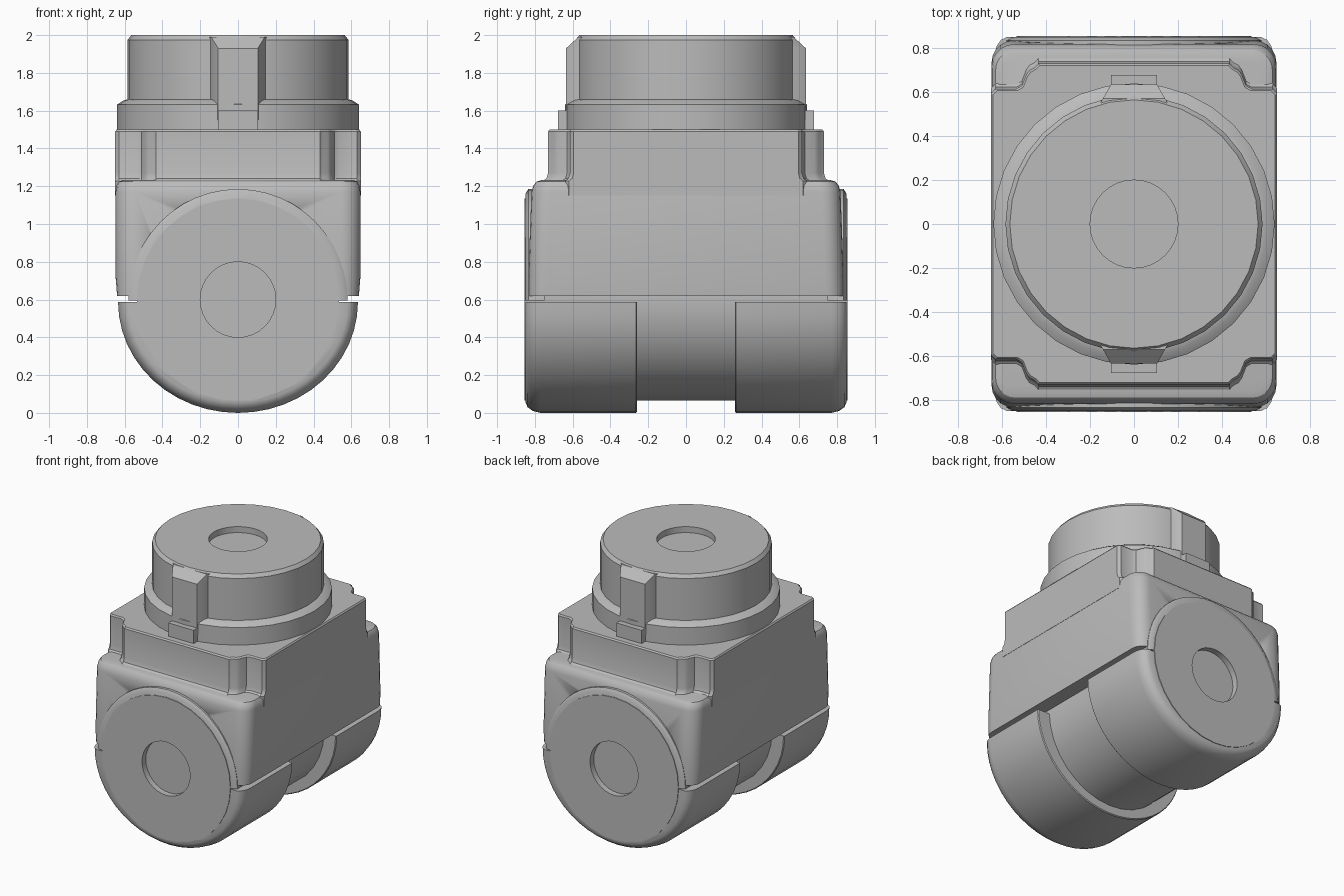
import bpy, bmesh, math
from mathutils import Matrix

if "Cube" in bpy.data.objects:
    bpy.data.objects.remove(bpy.data.objects["Cube"], do_unlink=True)

GREY = (0.5, 0.5, 0.5, 1)
grey = bpy.data.materials.new("plain grey")
grey.use_nodes = True
grey.diffuse_color = GREY
grey.node_tree.nodes["Principled BSDF"].inputs["Base Color"].default_value = GREY

AXLE_Z = 0.6
AXLE_R = 0.535


def finish(name, bm):
    """Turn a bmesh into a shaded grey object."""
    bmesh.ops.recalc_face_normals(bm, faces=bm.faces)
    mesh = bpy.data.meshes.new(name)
    bm.to_mesh(mesh)
    bm.free()
    obj = bpy.data.objects.new(name, mesh)
    bpy.context.collection.objects.link(obj)
    mesh.materials.append(grey)
    bpy.ops.object.select_all(action="DESELECT")
    obj.select_set(True)
    bpy.context.view_layer.objects.active = obj
    bpy.ops.object.shade_smooth_by_angle(angle=math.radians(32))
    return obj


def loft(name, rings):
    """Skin closed rings of equal point count and cap both ends."""
    bm = bmesh.new()
    loops = [[bm.verts.new(p) for p in ring] for ring in rings]
    n = len(loops[0])
    for a, b in zip(loops, loops[1:]):
        for i in range(n):
            j = (i + 1) % n
            bm.faces.new((a[i], a[j], b[j], b[i]))
    bm.faces.new(loops[0])
    bm.faces.new(loops[-1])
    return finish(name, bm)


def lathe(name, profile, matrix, steps=32):
    """Spin a (radius, height) profile round z, then place it."""
    bm = bmesh.new()
    verts = [bm.verts.new((r, 0, h)) for r, h in profile]
    edges = [bm.edges.new(pair) for pair in zip(verts, verts[1:])]
    bmesh.ops.spin(bm, geom=verts + edges, axis=(0, 0, 1), cent=(0, 0, 0),
                   angle=math.tau, steps=steps)
    bmesh.ops.remove_doubles(bm, verts=bm.verts, dist=0.0005)
    bm.transform(matrix)
    return finish(name, bm)


def rounded_rect(hx, hy, r, z, steps=5):
    """Ring of a rectangle with round corners at height z."""
    ring = []
    for k, (sx, sy) in enumerate(((1, 1), (-1, 1), (-1, -1), (1, -1))):
        for i in range(steps + 1):
            a = (k + i / steps) * math.pi / 2
            ring.append((sx * (hx - r) + r * math.cos(a),
                         sy * (hy - r) + r * math.sin(a), z))
    return ring


def half_ring(y, rx, rz, z0, sign, inner=AXLE_R - 0.015, steps=24):
    """C-shaped section round the axle, above (sign 1) or below (sign -1)."""
    angles = [math.pi * i / steps for i in range(steps + 1)]
    outer = [(rx * math.cos(a), y, z0 + sign * rz * math.sin(a)) for a in angles]
    return outer + [(inner * math.cos(a), y, z0 + sign * inner * math.sin(a))
                    for a in reversed(angles)]


along_y = Matrix.Translation((0, 0, AXLE_Z)) @ Matrix.Rotation(math.pi / 2, 4, "X")

# Lower housing with soft corners and a rounded ledge
housing = loft("housing", [rounded_rect(hx, hy, r, z) for hx, hy, r, z in (
    (0.64, 0.835, 0.09, 0.62), (0.648, 0.835, 0.1, 0.72), (0.648, 0.818, 0.1, 1.17),
    (0.643, 0.808, 0.1, 1.205), (0.63, 0.79, 0.09, 1.225), (0.61, 0.765, 0.08, 1.232))])

# Clearance through the housing so the axle recesses stay open
cutter = lathe("axle_clearance", [(0, -1), (0.4, -1), (0.4, 1), (0, 1)], along_y)
cut = housing.modifiers.new("clearance", "BOOLEAN")
cut.object = cutter
cut.solver = "EXACT"
bpy.context.view_layer.objects.active = housing
bpy.ops.object.modifier_apply(modifier="clearance")
bpy.data.objects.remove(cutter, do_unlink=True)

# Upper housing with notched corners, flaring into the ledge
corner = [(0.65, 0.595), (0.63, 0.615), (0.535, 0.615), (0.51, 0.63),
          (0.49, 0.68), (0.475, 0.7), (0.45, 0.713), (0.435, 0.73)]
outline = (corner + [(-x, y) for x, y in reversed(corner)]
           + [(-x, -y) for x, y in corner] + [(x, -y) for x, y in reversed(corner)])
loft("upper_housing", [[(x * sx, y * sy, z) for x, y in outline] for sx, sy, z in (
    (1, 1.04, 1.15), (1, 1.04, 1.228), (1, 1.012, 1.242), (1, 1, 1.27),
    (1, 1, 1.49), (0.988, 0.988, 1.5))])

# Horizontal axle with a recess at each end
lathe("axle", [(0, -0.81), (0.2, -0.81), (0.2, -0.855), (AXLE_R, -0.855),
               (AXLE_R, 0.855), (0.2, 0.855), (0.2, 0.81), (0, 0.81)], along_y)

# Round top cap on its collar, with a recess in the top
lathe("top_cap", [(0, 1.955), (0.2, 1.955), (0.2, 2), (0.565, 2), (0.585, 1.975),
                  (0.585, 1.66), (0.605, 1.655), (0.64, 1.632), (0.64, 1.49),
                  (0, 1.49)], Matrix.Identity(4))

for side, s in (("back", 1), ("front", -1)):
    # Half shell under the axle, rounded on its outer end
    loft(side + "_lower_shell", [half_ring(s * y, 0.635 - d, 0.587 - d, 0.587, -1)
         for y, d in ((0.26, 0.006), (0.266, 0), (0.77, 0), (0.81, 0.01),
                      (0.838, 0.03), (0.85, 0.055))])
    # Raised half rim above the axle
    loft(side + "_upper_rim", [half_ring(s * y, r - 0.01, r, 0.62 - 0.025, 1)
         for y, r in ((0.75, 0.59), (0.835, 0.59), (0.85, 0.565))])
    # Key rib on the cap with angled flanks and a sloping top
    loft(side + "_cap_rib", [[(x * k, s * y, z) for x, y, k in (
        (0.15, 0.5, 1), (0.15, 0.555, 1), (0.105, front, w),
        (-0.105, front, w), (-0.15, 0.555, 1), (-0.15, 0.5, 1))]
        for z, front, w in ((1.55, 0.635, 1), (1.93, 0.635, 1), (1.99, 0.57, 1.35))])
    # Small stop plate at the foot of the rib
    loft(side + "_stop_plate", [[(x, s * y, z) for x, y in (
        (-0.105, 0.58), (0.105, 0.58), (0.105, 0.677), (-0.105, 0.677))]
        for z in (1.495, 1.6)])
